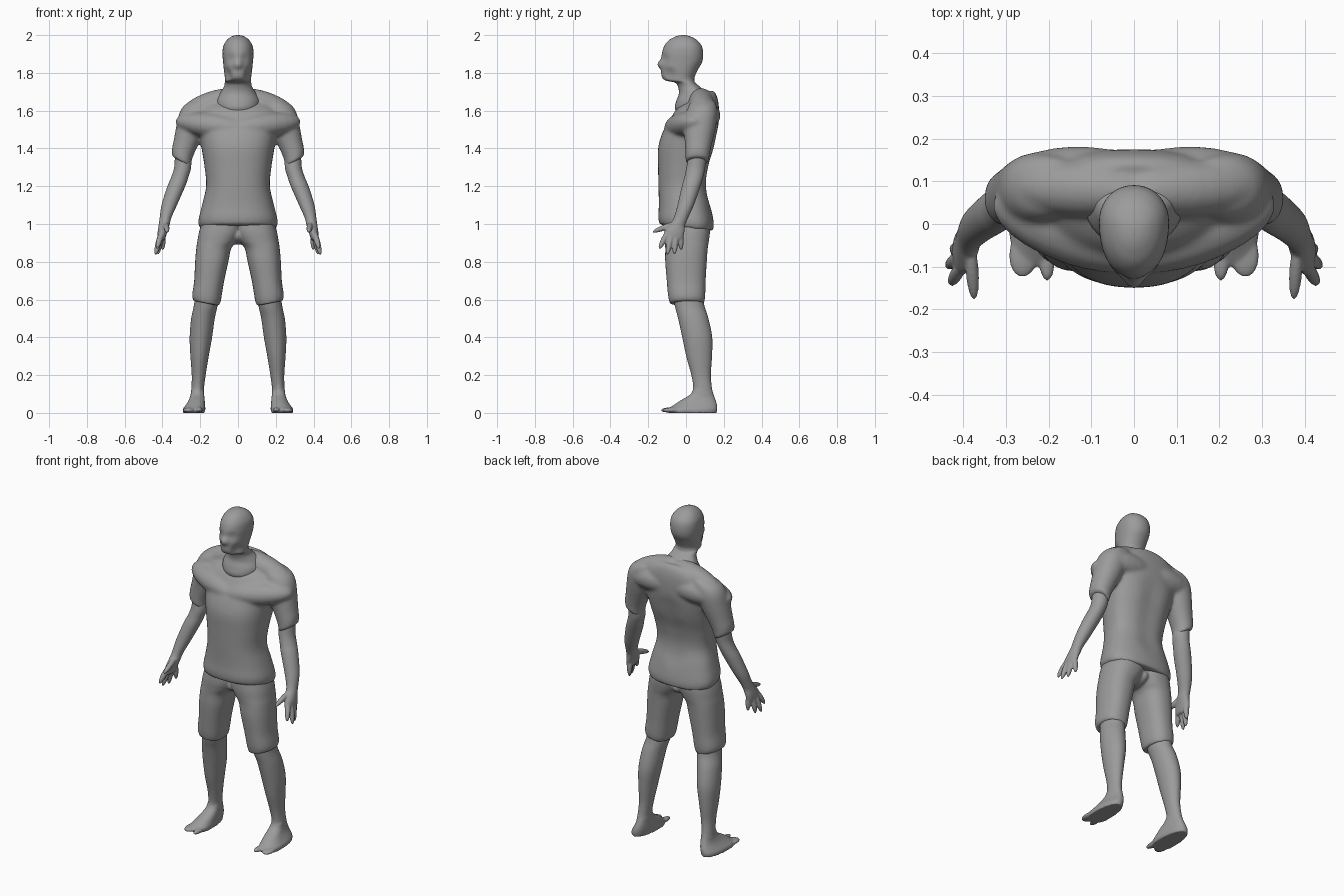
import bpy, bmesh, math
from mathutils import Vector, Matrix

SEG = 40
GREY = bpy.data.materials.new("dark_grey")
GREY.diffuse_color = (.33, .33, .33, 1)


def spline(rows, steps=5):
    """Catmull-Rom through rows of numbers."""
    out = []
    for i in range(len(rows) - 1):
        a, b, c, d = (rows[max(i - 1, 0)], rows[i], rows[i + 1], rows[min(i + 2, len(rows) - 1)])
        for s in range(steps):
            t = s / steps
            out.append([0.5 * (2 * q + (r - p) * t + (2 * p - 5 * q + 4 * r - u) * t * t
                               + (3 * q - p - 3 * r + u) * t ** 3) for p, q, r, u in zip(a, b, c, d)])
    return out + [list(rows[-1])]


def loft(bm, rows, wide=0.5, power=2.0, side=1):
    """Closed body from rings (z, x0, x1, y0, y1, slope_x, slope_y); wide = where along y it is widest."""
    rows = [tuple(r) + (0,) * (7 - len(r)) for r in rows]
    rings = []
    for z, x0, x1, y0, y1, sx, sy in spline(rows):
        xc, yc, w = (x0 + x1) / 2, (y0 + y1) / 2, (x1 - x0) / 2
        yw = y0 + wide * (y1 - y0)
        ring = []
        for k in range(SEG):
            a = 2 * math.pi * k / SEG
            c, s = math.cos(a), math.sin(a)
            dx = w * math.copysign(abs(c) ** (2 / power), c)
            y = yw + (y1 - yw if s > 0 else yw - y0) * math.copysign(abs(s) ** (2 / power), s)
            ring.append(bm.verts.new((side * (xc + dx), y, z + sx * dx + sy * (y - yc))))
        rings.append(ring)
    faces = [bm.faces.new((p[k], p[(k + 1) % SEG], q[(k + 1) % SEG], q[k]))
             for p, q in zip(rings, rings[1:]) for k in range(SEG)]
    faces += [bm.faces.new(rings[0]), bm.faces.new(rings[-1])]
    bmesh.ops.recalc_face_normals(bm, faces=faces)


def digit(bm, a, b, r, flat=1.0):
    """Ellipsoid stretched from a to b."""
    a, b = Vector(a), Vector(b)
    m = (Matrix.Translation((a + b) / 2) @ (b - a).to_track_quat('Z', 'Y').to_matrix().to_4x4()
         @ Matrix.Diagonal((r, r * flat, (b - a).length / 2, 1)))
    bmesh.ops.create_uvsphere(bm, u_segments=16, v_segments=12, radius=1, matrix=m)


def push(bm, center, radius, offset):
    """Soft brush that moves nearby points."""
    for v in bm.verts:
        d = (v.co - Vector(center)).length / radius
        if d < 1:
            v.co += Vector(offset) * (1 - d * d) ** 2


def finish(bm, name, mirror=False, voxel=0.0, smooth=3):
    me = bpy.data.meshes.new(name)
    bm.to_mesh(me)
    bm.free()
    me.materials.append(GREY)
    ob = bpy.data.objects.new(name, me)
    bpy.context.collection.objects.link(ob)
    for p in me.polygons:
        p.use_smooth = True
    if mirror:
        ob.modifiers.new("Mirror", 'MIRROR').use_mirror_merge = False
    if voxel:
        m = ob.modifiers.new("Blend", 'REMESH')
        m.mode, m.voxel_size, m.use_smooth_shade = 'VOXEL', voxel, True
        s = ob.modifiers.new("Soften", 'SMOOTH')
        s.factor, s.iterations = 0.5, smooth
    return ob


# Head and neck
bm = bmesh.new()
head = [(1.56, .08, -.03, .12), (1.61, .11, -.058, .135), (1.65, .118, -.052, .135),
        (1.69, .098, -.038, .118), (1.725, .075, -.042, .076), (1.748, .07, -.058, .05),
        (1.76, .069, -.108, .045), (1.78, .07, -.128, .046), (1.82, .075, -.132, .065),
        (1.86, .079, -.132, .086), (1.9, .082, -.128, .091), (1.94, .078, -.116, .084),
        (1.97, .062, -.094, .062), (1.988, .042, -.066, .035), (1.997, .022, -.042, .01),
        (2.0, .004, -.02, -.01)]
loft(bm, [(z, -w, w, y0, y1) for z, w, y0, y1 in head], wide=.6, power=2.1)
for s in (-1, 1):
    push(bm, (s * .036, -.115, 1.875), .04, (0, .009, 0))      # eye hollows
    push(bm, (s * .06, -.09, 1.79), .05, (-s * .012, .006, 0))  # jaw taper
push(bm, (0, -.135, 1.845), .036, (0, -.018, 0))               # nose
finish(bm, "head_and_neck")

# Shirt: torso, shoulders and two sleeves blended together
bm = bmesh.new()
torso = [(.98, .203, -.14, .143, -.12), (1.02, .21, -.147, .147, -.1), (1.1, .191, -.144, .13, 0),
         (1.2, .169, -.146, .11, 0), (1.3, .177, -.148, .122, 0), (1.4, .193, -.148, .152, 0),
         (1.48, .207, -.129, .169, .05), (1.55, .22, -.102, .175, .15), (1.605, .212, -.077, .172, .3),
         (1.645, .165, -.057, .158, .42), (1.664, .106, -.042, .138, .5)]
loft(bm, [(z, -w, w, y0, y1, 0, t) for z, w, y0, y1, t in torso], wide=.6, power=2.35)
sleeve = [(1.66, .14, .245, .05, .135, -.15), (1.638, .12, .285, .02, .158, -.12),
          (1.58, .14, .31, 0, .167, .1), (1.5, .18, .326, -.01, .155, .3),
          (1.42, .222, .34, -.006, .136, .45), (1.37, .243, .35, -.004, .126, .52),
          (1.33, .25, .349, -.004, .121, .55)]
for s in (-1, 1):
    loft(bm, sleeve, power=2.1, side=s)
    digit(bm, (s * -.04, .075, 1.69), (s * .3, .09, 1.585), .068)     # shoulder slope
    digit(bm, (s * -.06, -.075, 1.5), (s * .33, .055, 1.545), .088, .8)  # chest to shoulder
    digit(bm, (s * -.02, .12, 1.58), (s * .31, .105, 1.57), .07)      # shoulder blade
for z in (1.15, 1.25, 1.35, 1.45):
    push(bm, (0, .15, z), .1, (0, -.009, 0))                          # spine groove
finish(bm, "shirt", voxel=.008, smooth=14)

# Shorts
bm = bmesh.new()
loft(bm, [(1.03, -.02, .185, -.11, .125), (.96, -.02, .206, -.115, .127), (.91, .005, .215, -.112, .121),
          (.87, .036, .221, -.11, .115), (.8, .051, .227, -.11, .11), (.7, .073, .232, -.102, .104),
          (.63, .086, .241, -.096, .102, .1), (.6, .092, .242, -.091, .099, .15),
          (.58, .102, .235, -.086, .094, .2)], power=2.3)
digit(bm, (0, -.085, .94), (0, .11, .94), .05)                        # crotch
finish(bm, "shorts", mirror=True, voxel=.007)

# Arms with hands
bm = bmesh.new()
loft(bm, [(1.45, .24, .315, .03, .12), (1.38, .247, .332, .015, .112), (1.3, .248, .338, .002, .102),
          (1.25, .262, .353, -.008, .092), (1.2, .279, .374, -.022, .077), (1.1, .323, .405, -.045, .042),
          (1.03, .354, .415, -.066, .01), (.995, .362, .42, -.09, -.004), (.96, .374, .425, -.114, -.008),
          (.93, .383, .425, -.12, -.014), (.915, .39, .421, -.112, -.022)])
for a, b in (((.4, -.09, .97), (.43, -.142, .868)), ((.404, -.072, .97), (.437, -.1, .836)),
             ((.404, -.05, .97), (.424, -.062, .838)), ((.4, -.03, .97), (.398, -.026, .862)),
             ((.384, -.04, 1.01), (.374, -.178, .957))):
    digit(bm, a, b, .0155)
finish(bm, "arms", mirror=True, voxel=.005, smooth=2)

# Lower legs with feet
bm = bmesh.new()
loft(bm, [(.68, .11, .225, -.07, .085), (.58, .107, .232, -.062, .095), (.5, .123, .248, -.042, .119),
          (.4, .137, .256, -.02, .139), (.3, .155, .252, .001, .138), (.2, .171, .245, .028, .132),
          (.13, .18, .247, .038, .138), (.095, .179, .251, .022, .147)])
loft(bm, [(.12, .182, .248, .04, .14), (.095, .179, .251, .02, .147), (.065, .176, .262, -.03, .158),
          (.04, .174, .278, -.068, .165), (.02, .173, .292, -.096, .166), (0, .176, .292, -.094, .162)],
     wide=.36, power=2.2)
digit(bm, (.205, -.03, .018), (.203, -.134, .014), .019, .75)         # big toe
digit(bm, (.25, -.01, .018), (.264, -.125, .013), .036, .4)           # other toes
finish(bm, "legs", mirror=True, voxel=.006, smooth=2)
